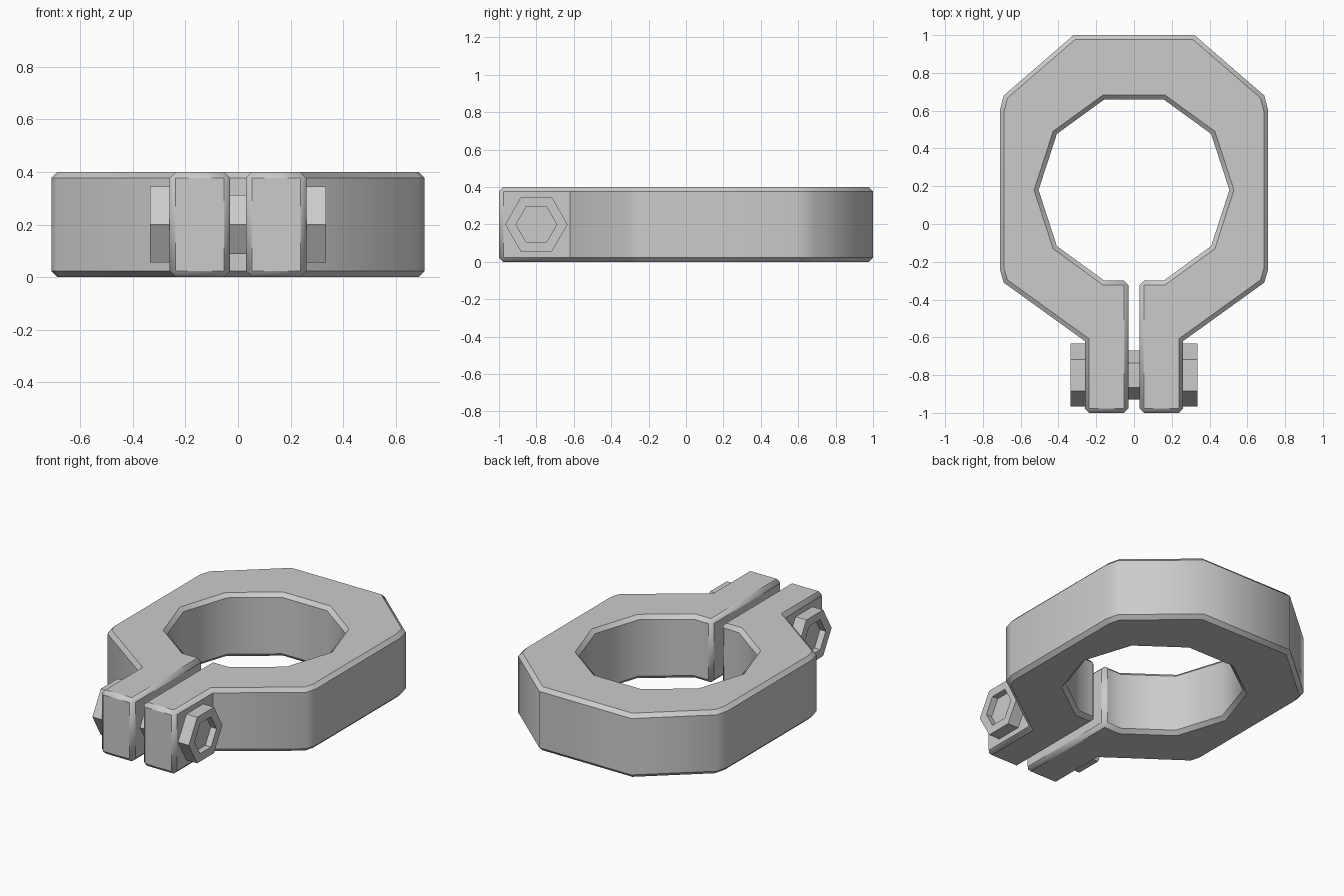
import bpy, bmesh, math
from mathutils import Matrix

cube = bpy.data.objects.get("Cube")
if cube:
    bpy.data.objects.remove(cube, do_unlink=True)

HEIGHT = 0.4
BOLT_Y = -0.8

metal = bpy.data.materials.new("grey_metal")
metal.use_nodes = True
GREY = (0.6, 0.6, 0.6, 1)
metal.diffuse_color = GREY
metal.node_tree.nodes["Principled BSDF"].inputs["Base Color"].default_value = GREY


def make_object(name, bm):
    bmesh.ops.recalc_face_normals(bm, faces=bm.faces)
    mesh = bpy.data.meshes.new(name)
    bm.to_mesh(mesh)
    bm.free()
    mesh.materials.append(metal)
    obj = bpy.data.objects.new(name, mesh)
    bpy.context.collection.objects.link(obj)
    return obj


def hex_prism(name, radius, x0, x1, recess=0):
    """Six-sided bar along x with points facing front and back."""
    bm = bmesh.new()
    bmesh.ops.create_cone(bm, cap_ends=True, segments=6, radius1=radius,
                          radius2=radius, depth=abs(x1 - x0))
    bmesh.ops.rotate(bm, verts=bm.verts, matrix=Matrix.Rotation(math.pi / 2, 3, 'Y'))
    # Put a pair of corners on the y axis
    corner = max(bm.verts, key=lambda v: v.co.y).co
    turn = Matrix.Rotation(math.pi / 2 - math.atan2(corner.z, corner.y) if corner.y < radius * 0.95 else 0, 3, 'X')
    bmesh.ops.rotate(bm, verts=bm.verts, matrix=turn)
    bmesh.ops.translate(bm, verts=bm.verts, vec=((x0 + x1) / 2, BOLT_Y, HEIGHT / 2))
    if recess:
        # Hexagonal key socket on the outer end
        side = 1 if x1 > 0 else -1
        bm.faces.ensure_lookup_table()
        cap = max(bm.faces, key=lambda f: f.calc_center_median().x * side)
        centre = cap.calc_center_median()
        bmesh.ops.inset_region(bm, faces=[cap], thickness=0.058)
        floor = bmesh.ops.extrude_face_region(bm, geom=[cap])
        verts = [g for g in floor["geom"] if isinstance(g, bmesh.types.BMVert)]
        bmesh.ops.translate(bm, verts=verts, vec=(-side * recess, 0, 0))
        if cap.is_valid:
            bmesh.ops.delete(bm, geom=[cap], context='FACES_ONLY')
    return make_object(name, bm)


# Split clamp ring: ten-sided bore, faceted outside, two front ears
outer = [(0.32, 1), (0.69, 0.68), (0.71, 0.6), (0.71, -0.24), (0.69, -0.31),
         (0.26, -0.62), (0.26, -1), (0.03, -1), (0.03, -0.3)]
bore = [(0.505 * math.cos(math.radians(a)), 0.18 + 0.505 * math.sin(math.radians(a)))
        for a in range(-72, 73, 36)]
half = outer + bore
profile = half + [(-x, y) for x, y in reversed(half)]

bm = bmesh.new()
base = bm.faces.new([bm.verts.new((x, y, 0)) for x, y in profile])
top = bmesh.ops.extrude_face_region(bm, geom=[base])
bmesh.ops.translate(bm, vec=(0, 0, HEIGHT),
                    verts=[g for g in top["geom"] if isinstance(g, bmesh.types.BMVert)])
ring = make_object("clamp_ring", bm)
bevel = ring.modifiers.new("edge_chamfer", 'BEVEL')
bevel.width = 0.023
bevel.segments = 1
bevel.limit_method = 'ANGLE'
bevel.angle_limit = math.radians(60)

bpy.ops.object.select_all(action='DESELECT')
bpy.context.view_layer.objects.active = ring
ring.select_set(True)
bpy.ops.object.modifier_apply(modifier=bevel.name)
bpy.ops.object.shade_smooth_by_angle(angle=math.radians(42))

# Clamping bolt: shank across the slot and a socketed head on each ear
hex_prism("bolt_shank", 0.13, -0.2, 0.2)
for name, side in (("left_bolt_head", 1), ("right_bolt_head", -1)):
    hex_prism(name, 0.167, side * 0.24, side * 0.335, recess=0.04)
